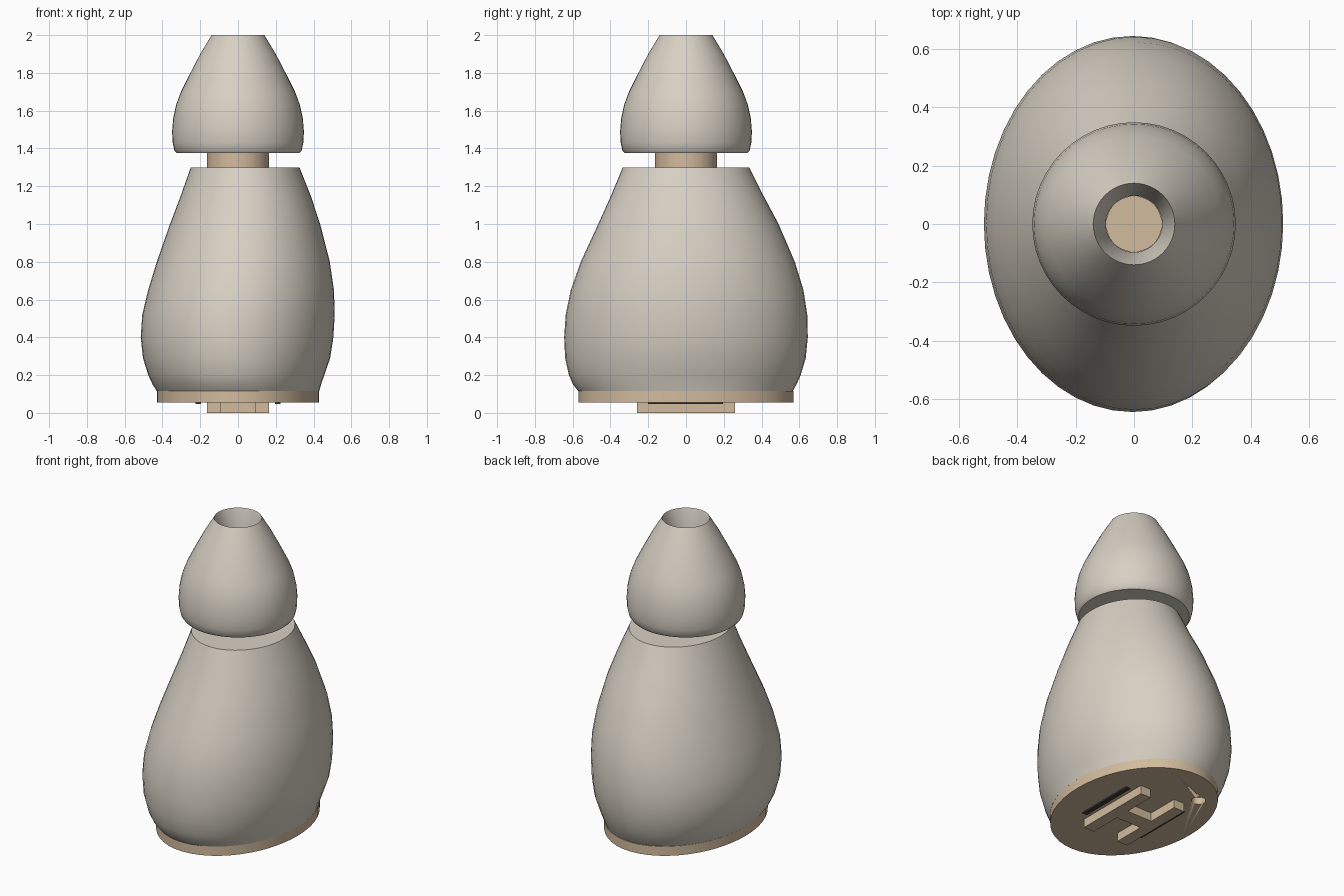
import bpy, bmesh, math

if "Cube" in bpy.data.objects:
    bpy.data.objects.remove(bpy.data.objects["Cube"])

def material(name, rgb):
    m = bpy.data.materials.new(name)
    m.diffuse_color = (*rgb, 1)
    m.use_nodes = True
    m.node_tree.nodes["Principled BSDF"].inputs["Base Color"].default_value = m.diffuse_color
    return m

STONE = material("warm_grey", (0.68, 0.63, 0.55))
BEIGE = material("beige", (0.65, 0.50, 0.34))
DARK = material("dark_slot", (0.05, 0.045, 0.04))

def finish(name, bm, mat, smooth=True):
    bmesh.ops.recalc_face_normals(bm, faces=bm.faces)
    me = bpy.data.meshes.new(name)
    bm.to_mesh(me)
    bm.free()
    ob = bpy.data.objects.new(name, me)
    bpy.context.collection.objects.link(ob)
    me.materials.append(mat)
    if smooth:
        bpy.ops.object.select_all(action='DESELECT')
        ob.select_set(True)
        bpy.context.view_layer.objects.active = ob
        bpy.ops.object.shade_smooth_by_angle(angle=math.radians(35))
    return ob

def loft(name, rings, mat, segs=48):
    """Join elliptical rings (z, xmin, xmax, ymin, ymax) and cap both ends."""
    bm = bmesh.new()
    loops = []
    for z, x0, x1, y0, y1 in rings:
        loop = []
        for i in range(segs):
            a = 2 * math.pi * i / segs
            loop.append(bm.verts.new(((x0 + x1) / 2 + (x1 - x0) / 2 * math.cos(a),
                                      (y0 + y1) / 2 + (y1 - y0) / 2 * math.sin(a), z)))
        loops.append(loop)
    for a, b in zip(loops, loops[1:]):
        for i in range(segs):
            j = (i + 1) % segs
            bm.faces.new((a[i], a[j], b[j], b[i]))
    bm.faces.new(loops[0])
    bm.faces.new(loops[-1])
    return finish(name, bm, mat)

def turned(name, profile, mat, segs=48):
    return loft(name, [(z, -r, r, -r, r) for z, r in profile], mat, segs)

def box(name, x0, x1, y0, y1, z0, z1, mat):
    bm = bmesh.new()
    bmesh.ops.create_cube(bm, size=1)
    for v in bm.verts:
        v.co = ((x0 + x1) / 2 + v.co.x * (x1 - x0),
                (y0 + y1) / 2 + v.co.y * (y1 - y0),
                (z0 + z1) / 2 + v.co.z * (z1 - z0))
    return finish(name, bm, mat, smooth=False)

# Leaning pear-shaped body
loft("body", [
    (0.115, -0.43, 0.43, -0.57, 0.565),
    (0.15, -0.452, 0.44, -0.598, 0.585),
    (0.20, -0.475, 0.457, -0.62, 0.607),
    (0.29, -0.503, 0.488, -0.64, 0.634),
    (0.40, -0.515, 0.505, -0.645, 0.645),
    (0.52, -0.507, 0.512, -0.637, 0.642),
    (0.65, -0.476, 0.508, -0.61, 0.622),
    (0.80, -0.43, 0.486, -0.557, 0.576),
    (1.00, -0.36, 0.435, -0.465, 0.49),
    (1.15, -0.303, 0.385, -0.397, 0.41),
    (1.30, -0.25, 0.325, -0.335, 0.335)], STONE)

# Neck between body and head
turned("neck", [(1.28, 0.165), (1.39, 0.165)], BEIGE)

# Rounded head with a funnel opening in the top
turned("head", [
    (1.375, 0.15), (1.375, 0.325), (1.39, 0.337), (1.43, 0.346), (1.49, 0.349),
    (1.56, 0.343), (1.63, 0.328), (1.70, 0.302), (1.80, 0.252), (1.90, 0.20),
    (2.00, 0.14), (1.86, 0.097), (1.62, 0.097)], STONE)

# Plug at the bottom of the opening
turned("opening_plug", [(1.60, 0.096), (1.63, 0.096)], BEIGE)

# Oval base plate with a round hole underneath
plate = loft("base_plate", [(0.055, -0.43, 0.43, -0.57, 0.57),
                            (0.115, -0.43, 0.43, -0.57, 0.57)], BEIGE)
cutter = turned("hole_cutter", [(0.0, 0.042), (0.1, 0.042)], BEIGE, 24)
cutter.location = (-0.21, 0.34, 0)
cutter.hide_render = True
cutter.hide_viewport = True
cut = plate.modifiers.new("hole", 'BOOLEAN')
cut.operation = 'DIFFERENCE'
cut.solver = 'EXACT'
cut.object = cutter

# H-shaped foot and the dark strips beside it
for side, sx in (("left", -1), ("right", 1)):
    xa, xb = sorted((sx * 0.09, sx * 0.165))
    box(f"foot_bar_{side}", xa, xb, -0.26, 0.26, 0.0, 0.06, BEIGE)
    xa, xb = sorted((sx * 0.195, sx * 0.225))
    box(f"strip_{side}", xa, xb, -0.2, 0.195, 0.046, 0.0555, DARK)
box("foot_crossbar", -0.095, 0.095, -0.05, 0.05, 0.0, 0.06, BEIGE)
